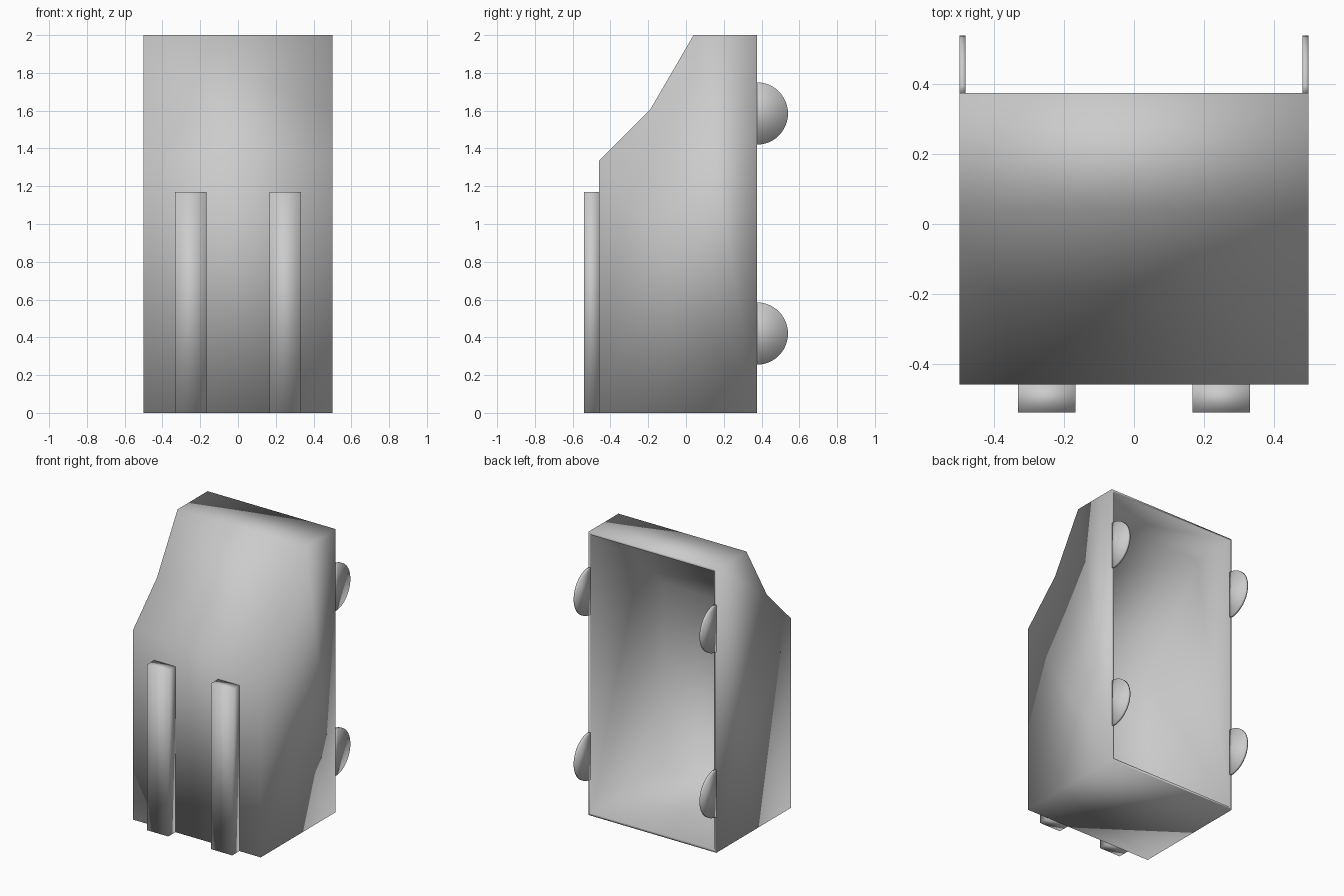
import bpy, bmesh
from math import sin, cos, pi

if "Cube" in bpy.data.objects:
    bpy.data.objects.remove(bpy.data.objects["Cube"])

WALL = 0.017


def prism(name, profile, x0, x1, open_back=False):
    """Extrude a (y, z) profile along x, smooth shaded all over."""
    bm = bmesh.new()
    face = bm.faces.new([bm.verts.new((x0, y, z)) for y, z in profile])
    ext = bmesh.ops.extrude_face_region(bm, geom=[face])
    moved = [v for v in ext["geom"] if isinstance(v, bmesh.types.BMVert)]
    bmesh.ops.translate(bm, verts=moved, vec=(x1 - x0, 0, 0))
    bmesh.ops.recalc_face_normals(bm, faces=bm.faces[:])
    if open_back:
        back = [f for f in bm.faces if f.normal.y > 0.9]
        bmesh.ops.delete(bm, geom=back, context='FACES')
    for f in bm.faces:
        f.smooth = True
    mesh = bpy.data.meshes.new(name)
    bm.to_mesh(mesh)
    bm.free()
    obj = bpy.data.objects.new(name, mesh)
    bpy.context.collection.objects.link(obj)
    return obj


# Hollow body, open at the back
body = prism("body_shell",
             [(-0.46, 0), (0.375, 0), (0.375, 2), (0.04, 2), (-0.19, 1.605), (-0.46, 1.335)],
             -0.5, 0.5, open_back=True)
shell = body.modifiers.new("wall", 'SOLIDIFY')
shell.thickness = WALL
shell.offset = -1
shell.use_even_offset = True

for side, label in ((-1, "left"), (1, "right")):
    # Raised strip on the front
    prism("front_rib_" + label,
          [(-0.54, 0), (-0.458, 0), (-0.458, 1.17), (-0.54, 1.17)],
          side * 0.167, side * 0.333)
    # Half-round tabs along the back edge
    for z, level in ((0.42, "lower"), (1.585, "upper")):
        arc = [(0.375 + 0.165 * cos(a), z + 0.165 * sin(a))
               for a in (-pi / 2 + pi * i / 24 for i in range(25))]
        prism(f"{level}_tab_{label}", arc, side * (0.5 - WALL), side * 0.5)
